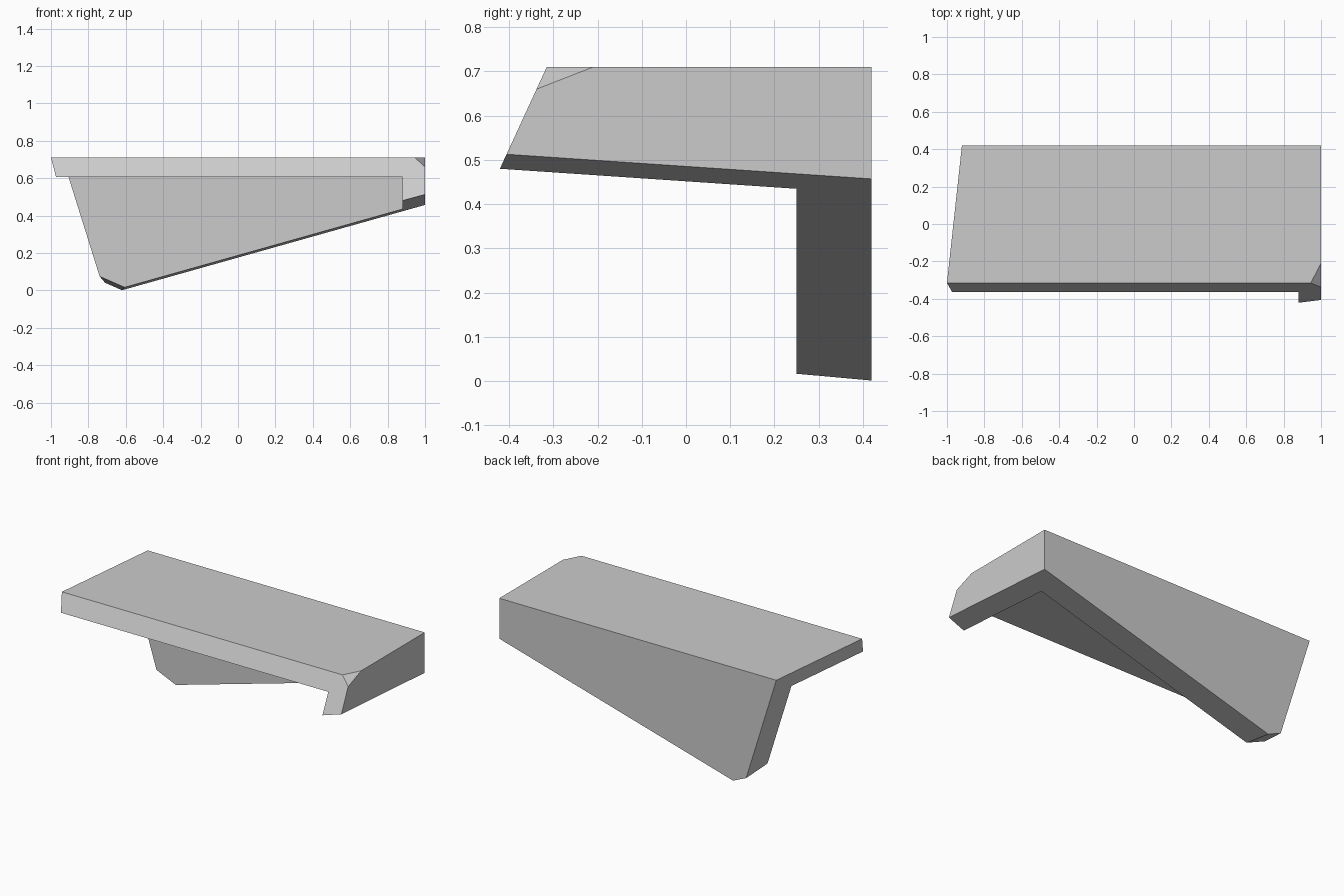
import bpy, bmesh
from mathutils import Vector

if "Cube" in bpy.data.objects:
    bpy.data.objects.remove(bpy.data.objects["Cube"])


def make_box(name, lo, hi, cuts=()):
    """Box between two corners, trimmed by planes; each plane is 3 points plus an inside point."""
    bm = bmesh.new()
    bmesh.ops.create_cube(bm, size=1)
    lo, hi = Vector(lo), Vector(hi)
    for v in bm.verts:
        v.co = Vector([(lo[i] + hi[i]) / 2 + v.co[i] * (hi[i] - lo[i]) for i in range(3)])
    inside = Vector((0.4, 0.3, 0.5))
    for pts in cuts:
        a, b, c = (Vector(p) for p in pts)
        n = (b - a).cross(c - a).normalized()
        if (inside - a).dot(n) > 0:
            n = -n
        geom = bm.verts[:] + bm.edges[:] + bm.faces[:]
        res = bmesh.ops.bisect_plane(bm, geom=geom, dist=1e-6, plane_co=a,
                                     plane_no=n, clear_outer=True)
        edges = [e for e in res["geom_cut"] if isinstance(e, bmesh.types.BMEdge)]
        bmesh.ops.contextual_create(bm, geom=edges)
    bmesh.ops.recalc_face_normals(bm, faces=bm.faces[:])
    me = bpy.data.meshes.new(name)
    bm.to_mesh(me)
    bm.free()
    ob = bpy.data.objects.new(name, me)
    bpy.context.collection.objects.link(ob)
    return ob


cuts = [
    # slanted front
    [(-1, -0.315, 0.71), (1, -0.315, 0.71), (1, -0.42, 0.482)],
    # slanted left end
    [(-0.92, 0.42, 0.71), (-1, -0.315, 0.71), (-0.712, 0.42, 0.045)],
    # sloping underside
    [(-0.62, 0.42, 0.001), (1, 0.42, 0.457), (1, -0.41, 0.513)],
    # lower left chamfer
    [(-0.74, 0.25, 0.075), (-0.61, 0.25, 0.018), (-0.62, 0.42, 0.001)],
    # front right corner chamfer
    [(1, -0.21, 0.71), (0.945, -0.315, 0.71), (1, -0.338, 0.66)],
]

# outer solid
bracket = make_box("corner_bracket", (-1.2, -0.8, -0.5), (1, 0.42, 0.71), cuts)

# hollow leaving top, back and right plates
cavity = make_box("cavity_cutter", (-2, -1.5, -1), (0.88, 0.25, 0.605))
cavity.hide_render = True

mod = bracket.modifiers.new("hollow", "BOOLEAN")
mod.operation = "DIFFERENCE"
mod.solver = "EXACT"
mod.object = cavity
bpy.context.view_layer.objects.active = bracket
bracket.select_set(True)
bpy.ops.object.modifier_apply(modifier=mod.name)
bpy.data.objects.remove(cavity)
